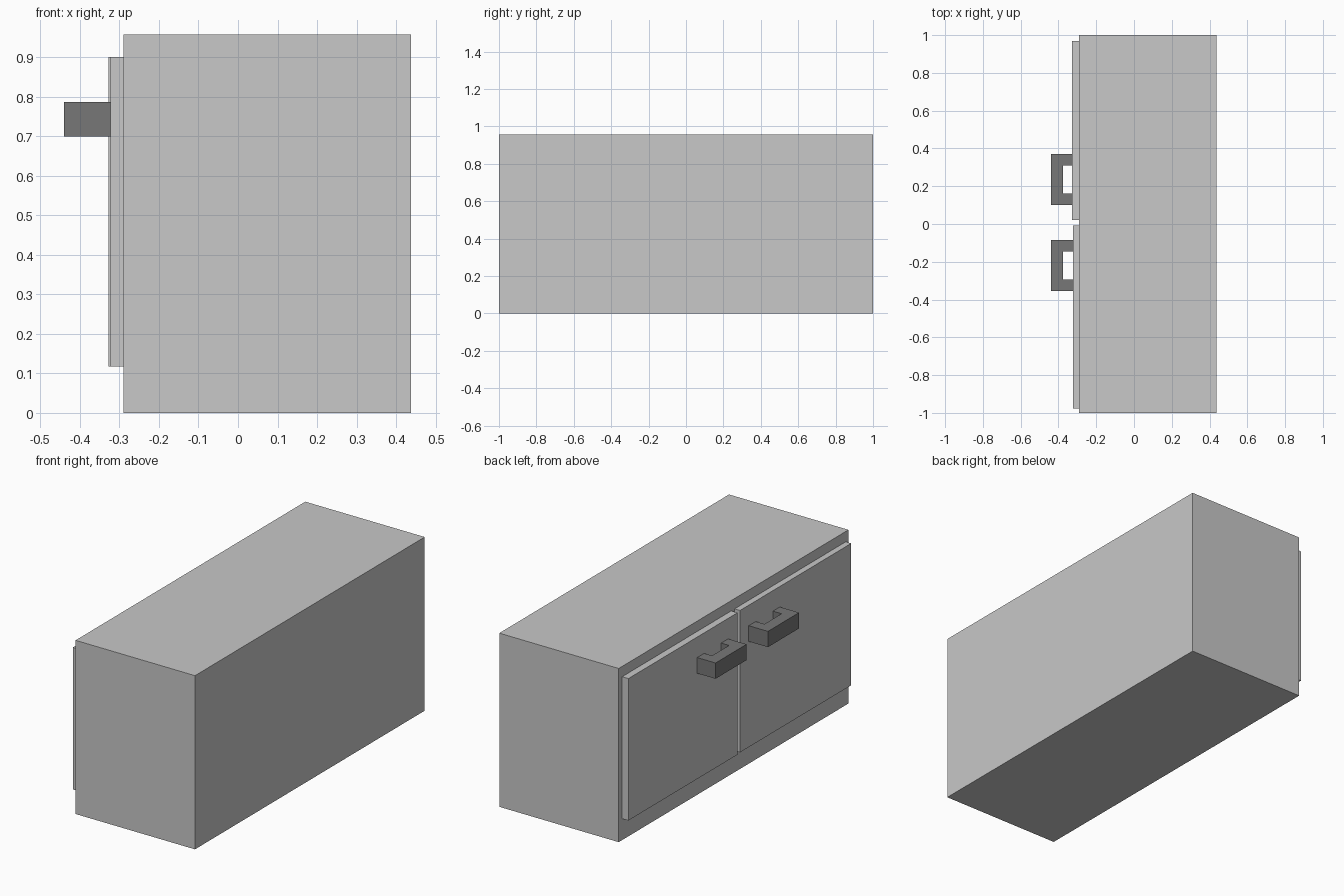
import bpy
import bmesh

if "Cube" in bpy.data.objects:
    bpy.data.objects.remove(bpy.data.objects["Cube"])


def make_material(name, value):
    mat = bpy.data.materials.new(name)
    mat.diffuse_color = (value, value, value, 1.0)
    mat.use_nodes = True
    mat.node_tree.nodes["Principled BSDF"].inputs["Base Color"].default_value = mat.diffuse_color
    return mat


LIGHT = make_material("light_grey", 0.58)
DARK = make_material("dark_grey", 0.185)


def prism(name, profile, z0, z1, mat):
    """Extrude a flat xy outline from z0 up to z1."""
    bm = bmesh.new()
    face = bm.faces.new([bm.verts.new((x, y, z0)) for x, y in profile])
    result = bmesh.ops.extrude_face_region(bm, geom=[face])
    top = [g for g in result["geom"] if isinstance(g, bmesh.types.BMVert)]
    bmesh.ops.translate(bm, verts=top, vec=(0, 0, z1 - z0))
    bmesh.ops.recalc_face_normals(bm, faces=bm.faces)
    mesh = bpy.data.meshes.new(name)
    bm.to_mesh(mesh)
    bm.free()
    mesh.materials.append(mat)
    obj = bpy.data.objects.new(name, mesh)
    bpy.context.collection.objects.link(obj)
    return obj


def box(name, x0, x1, y0, y1, z0, z1, mat):
    return prism(name, [(x0, y0), (x1, y0), (x1, y1), (x0, y1)], z0, z1, mat)


def handle(name, x_door, y0, y1, mat):
    """C-shaped pull: a grip bar with two legs reaching the door."""
    x_out, x_in, leg = -0.44, -0.376, 0.061
    outline = [(x_door, y0), (x_out, y0), (x_out, y1), (x_door, y1),
               (x_door, y1 - leg), (x_in, y1 - leg),
               (x_in, y0 + leg), (x_door, y0 + leg)]
    return prism(name, outline, 0.70, 0.787, mat)


# Cabinet body
FACE_X = -0.29
box("cabinet_body", FACE_X, 0.438, -1.0, 1.0, 0.0, 0.957, LIGHT)

# Doors with their pulls: side, door face x, door y range, handle y range
for side, x, door_y, pull_y in (
    ("left", -0.328, (0.02, 0.97), (0.101, 0.371)),
    ("right", -0.323, (-0.977, -0.009), (-0.356, -0.085)),
):
    box(f"{side}_door", x, FACE_X, *door_y, 0.118, 0.90, LIGHT)
    handle(f"{side}_handle", x, *pull_y, DARK)
